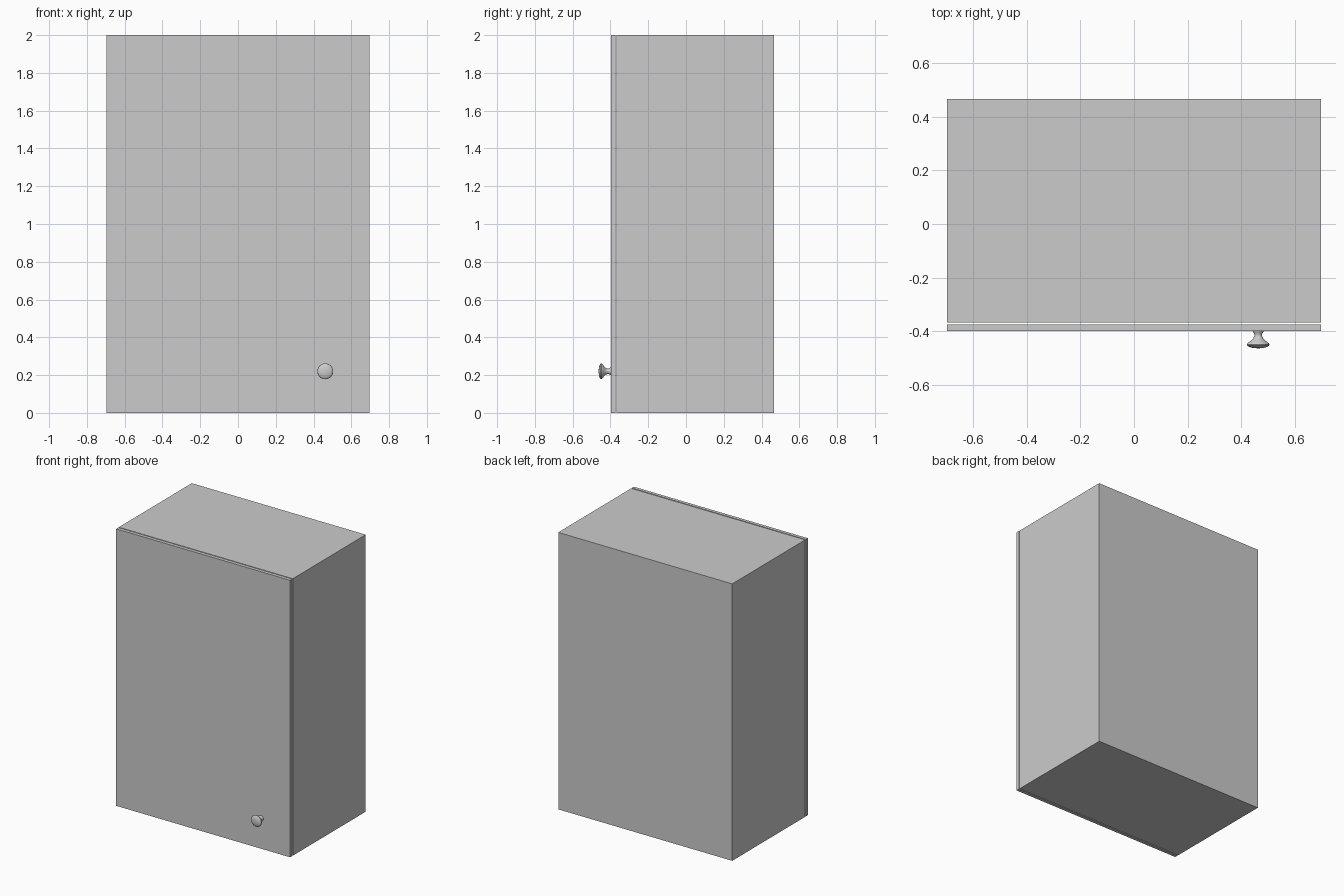
import bpy, bmesh
from math import radians
from mathutils import Matrix, Vector

if "Cube" in bpy.data.objects:
    bpy.data.objects.remove(bpy.data.objects["Cube"])

W, H = 1.39, 2.0      # cabinet width and height
WALL = 0.045          # panel thickness


def new_object(name, bm):
    bmesh.ops.recalc_face_normals(bm, faces=bm.faces)
    mesh = bpy.data.meshes.new(name)
    bm.to_mesh(mesh)
    bm.free()
    obj = bpy.data.objects.new(name, mesh)
    bpy.context.collection.objects.link(obj)
    return obj


def box_bmesh(y0, y1):
    bm = bmesh.new()
    m = Matrix.Translation((0, (y0 + y1) / 2, H / 2)) @ Matrix.Diagonal((W, y1 - y0, H, 1))
    bmesh.ops.create_cube(bm, size=1, matrix=m)
    return bm


# Carcass: a box whose front is inset and pushed back to hollow it
bm = box_bmesh(-0.367, 0.465)
bm.normal_update()
front = min(bm.faces, key=lambda f: f.calc_center_median().y)
bmesh.ops.inset_region(bm, faces=[front], thickness=WALL, use_even_offset=True)
ext = bmesh.ops.extrude_face_region(bm, geom=[front])
verts = [g for g in ext["geom"] if isinstance(g, bmesh.types.BMVert)]
bmesh.ops.translate(bm, verts=verts, vec=(0, 0.832 - WALL, 0))
if front.is_valid:
    bmesh.ops.delete(bm, geom=[front], context="FACES_ONLY")
new_object("cabinet_body", bm)

# Door: full-overlay slab with a small gap behind it
new_object("door", box_bmesh(-0.398, -0.374))

# Knob: turned profile of (radius, distance from door)
profile = [(0, 0), (0.020, 0), (0.019, 0.004), (0.014, 0.012), (0.014, 0.018),
           (0.018, 0.027), (0.028, 0.037), (0.039, 0.045), (0.042, 0.050),
           (0.041, 0.054), (0.034, 0.059), (0.022, 0.063), (0, 0.065)]
centre = Vector((0.462, -0.398, 0.22))
bm = bmesh.new()
pts = [bm.verts.new(centre + Vector((r, -d, 0))) for r, d in profile]
edges = [bm.edges.new(pair) for pair in zip(pts, pts[1:])]
bmesh.ops.spin(bm, geom=pts + edges, cent=centre, axis=(0, 1, 0),
               angle=radians(360), steps=32)
bmesh.ops.remove_doubles(bm, verts=bm.verts, dist=0.0001)
knob = new_object("knob", bm)
bpy.context.view_layer.objects.active = knob
knob.select_set(True)
bpy.ops.object.shade_smooth_by_angle(angle=radians(40))
